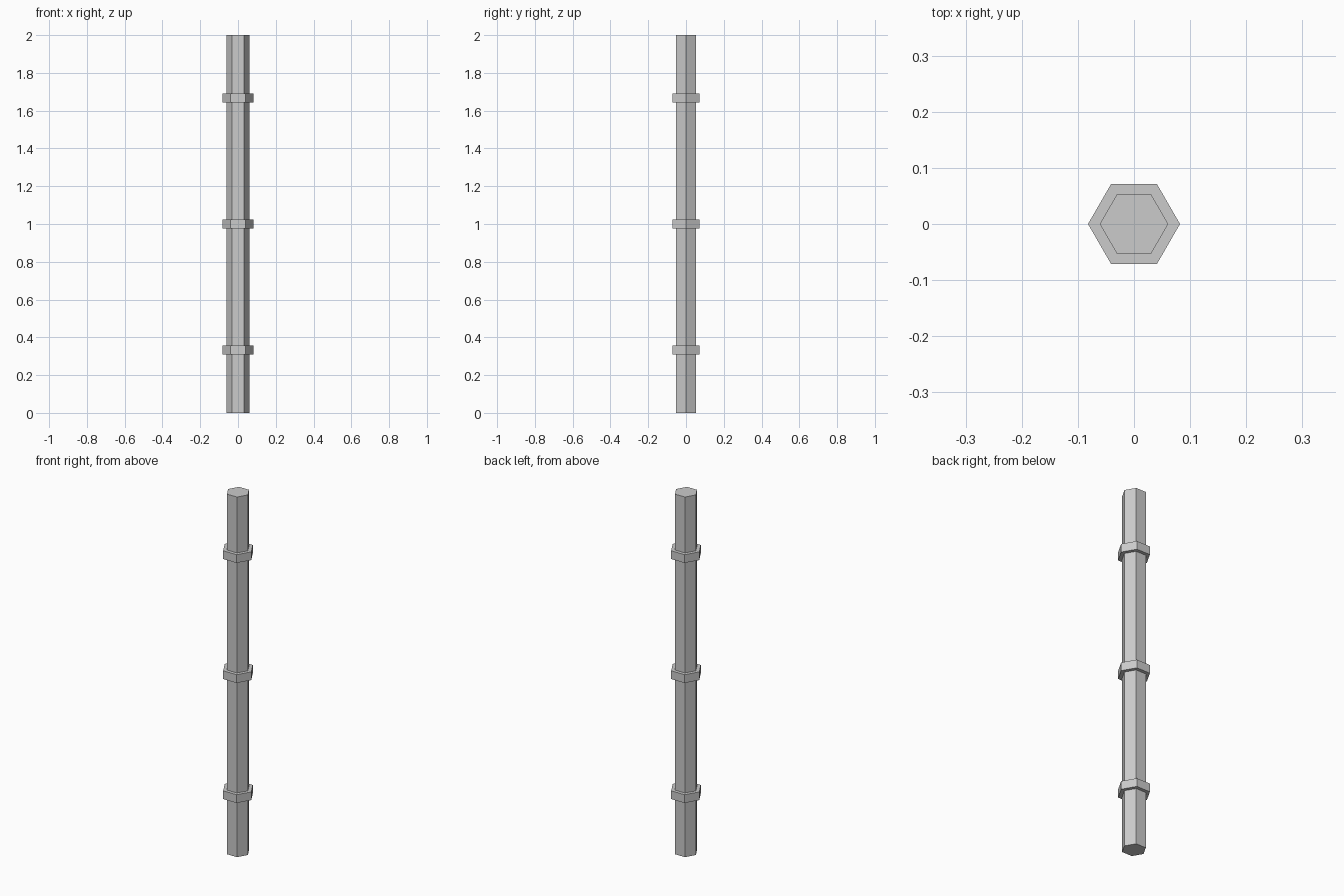
import bpy
import math

if "Cube" in bpy.data.objects:
    bpy.data.objects.remove(bpy.data.objects["Cube"])

HEIGHT = 2.0
SHAFT_RADIUS = 0.061
COLLAR_RADIUS = 0.082
COLLAR_HEIGHT = 0.046


def hex_prism(name, radius, height, z_centre):
    # Six-sided prism with corners on the x axis and flats facing front and back
    bpy.ops.mesh.primitive_cylinder_add(
        vertices=6, radius=radius, depth=height,
        location=(0, 0, z_centre), rotation=(0, 0, math.pi / 6))
    obj = bpy.context.object
    obj.name = name
    bpy.ops.object.transform_apply(location=False, rotation=True, scale=False)
    return obj


# Main pole
hex_prism("pole_shaft", SHAFT_RADIUS, HEIGHT, HEIGHT / 2)

# Collars at one sixth, one half and five sixths of the height
for label, fraction in (("lower", 1 / 6), ("middle", 1 / 2), ("upper", 5 / 6)):
    hex_prism(label + "_collar", COLLAR_RADIUS, COLLAR_HEIGHT, HEIGHT * fraction)
